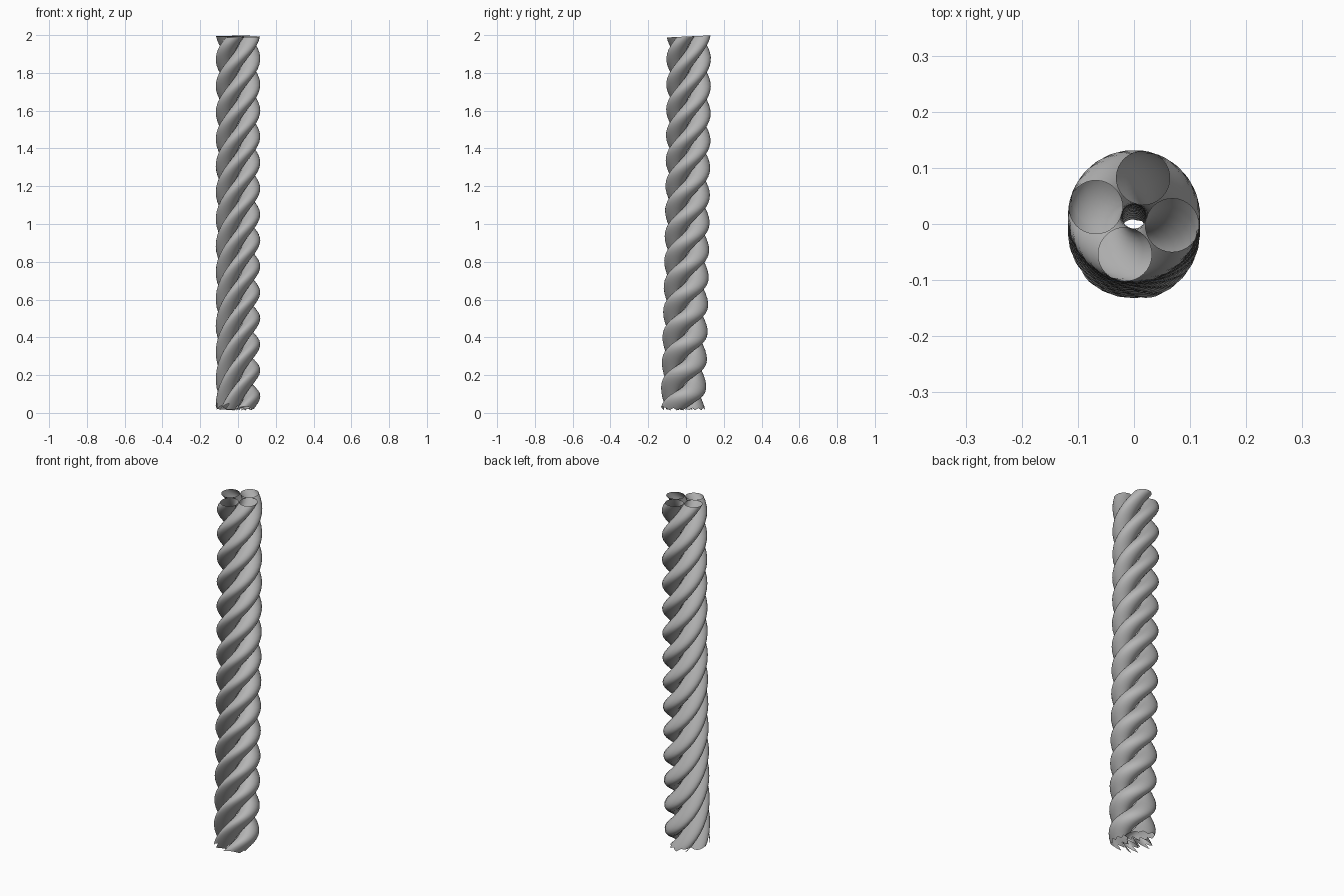
import bpy, bmesh, math

if "Cube" in bpy.data.objects:
    bpy.data.objects.remove(bpy.data.objects["Cube"])

R, r = 0.07, 0.048      # helix radius, strand radius
PITCH = 0.557           # height of one full turn
SIDES, STEPS = 32, 100
Z0, TOP = -0.2, 1.993
TOP_ANGLE = math.radians(77)

grey = bpy.data.materials.new("rope_grey")
grey.diffuse_color = (0.46, 0.46, 0.46, 1)
grey.use_nodes = True
grey.node_tree.nodes["Principled BSDF"].inputs["Base Color"].default_value = grey.diffuse_color


def strand(index):
    bm = bmesh.new()
    rings = []
    for i in range(STEPS + 1):
        z = Z0 + (TOP - Z0) * i / STEPS
        a = TOP_ANGLE + index * math.pi / 2 + (z - TOP) / PITCH * math.tau
        low = 1 - z / 2                             # 0 at the top, 1 at the floor
        lean = 0.014 - 0.03 * low * low             # rope curves slightly forward
        tilt_x, tilt_y = 0.22 * low, 0.05 - 0.68 * low
        cx, cy = R * math.cos(a), R * math.sin(a)
        ring = []
        for j in range(SIDES):
            b = a + j * math.tau / SIDES
            x, y = cx + r * math.cos(b), cy + r * math.sin(b)
            ring.append(bm.verts.new((x, y + lean, z + tilt_x * x + tilt_y * y)))
        rings.append(ring)
    for lo, hi in zip(rings, rings[1:]):
        for j in range(SIDES):
            k = (j + 1) % SIDES
            bm.faces.new((lo[j], lo[k], hi[k], hi[j]))
    # ragged lower end: drop every face reaching below the floor
    drop = [f for f in bm.faces if min(v.co.z for v in f.verts) < 0.012]
    bmesh.ops.delete(bm, geom=drop, context='FACES')
    loose = [v for v in bm.verts if not v.link_faces]
    bmesh.ops.delete(bm, geom=loose, context='VERTS')
    for f in bm.faces:
        f.smooth = True
    mesh = bpy.data.meshes.new("rope_strand_%d" % (index + 1))
    bm.to_mesh(mesh)
    bm.free()
    mesh.materials.append(grey)
    obj = bpy.data.objects.new(mesh.name, mesh)
    bpy.context.collection.objects.link(obj)


# four open, twisted strands
for n in range(4):
    strand(n)
